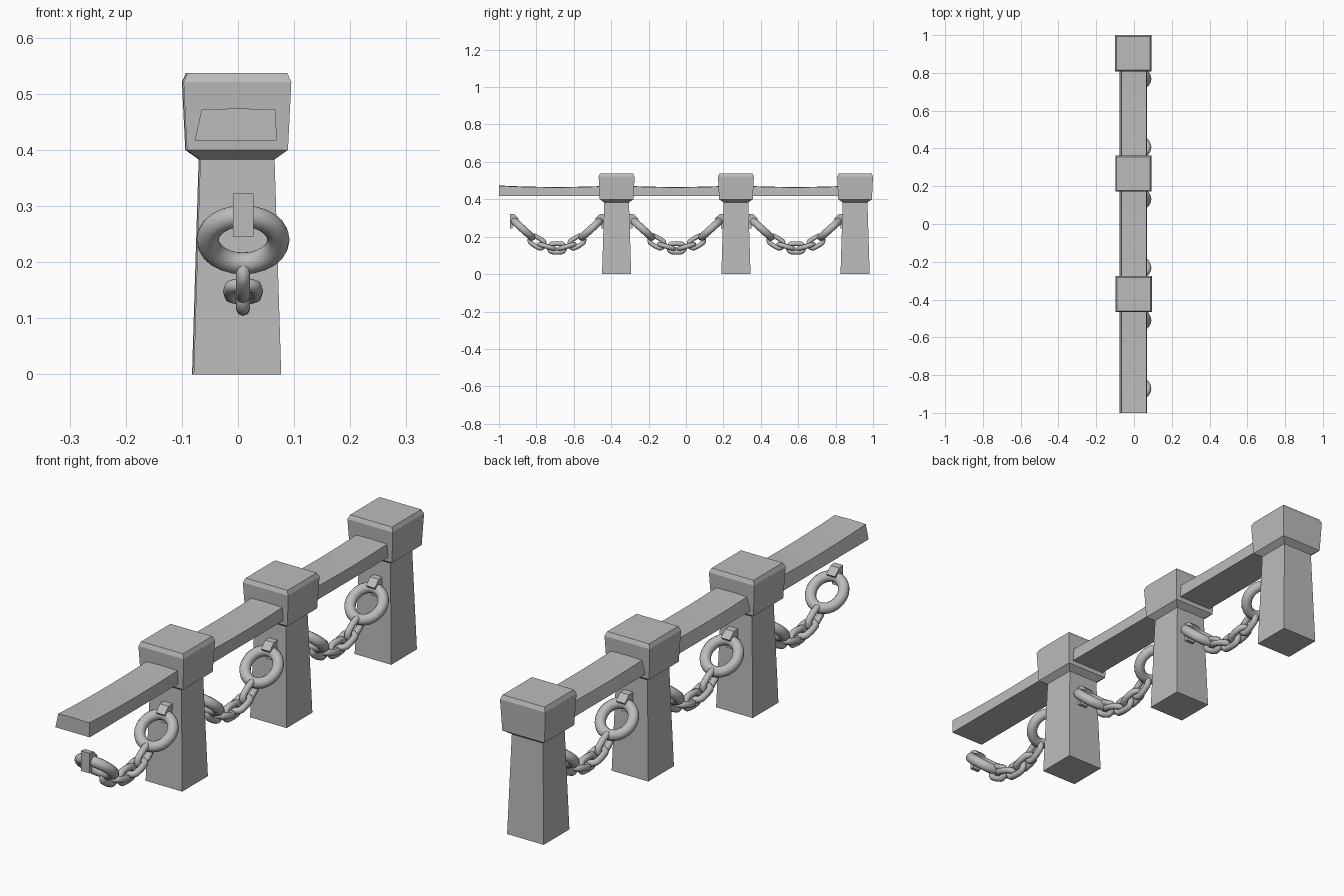
import bpy, bmesh, math
from mathutils import Matrix, Vector

cube = bpy.data.objects.get("Cube")
if cube:
    bpy.data.objects.remove(cube, do_unlink=True)

GREY = (0.5, 0.5, 0.5, 1)
stone = bpy.data.materials.new("grey")
stone.use_nodes = True
stone.diffuse_color = GREY
stone.node_tree.nodes["Principled BSDF"].inputs["Base Color"].default_value = GREY


def finish(name, bm, smooth=None):
    bmesh.ops.recalc_face_normals(bm, faces=bm.faces)
    mesh = bpy.data.meshes.new(name)
    bm.to_mesh(mesh)
    bm.free()
    mesh.materials.append(stone)
    ob = bpy.data.objects.new(name, mesh)
    bpy.context.collection.objects.link(ob)
    if smooth:
        bpy.ops.object.select_all(action='DESELECT')
        ob.select_set(True)
        bpy.context.view_layer.objects.active = ob
        bpy.ops.object.shade_smooth_by_angle(angle=math.radians(smooth))
    return ob


def loft(name, sections, smooth=None):
    """Skin closed rings of points and cap both ends."""
    bm = bmesh.new()
    rings = [[bm.verts.new(p) for p in s] for s in sections]
    n = len(rings[0])
    for a, b in zip(rings, rings[1:]):
        for i in range(n):
            j = (i + 1) % n
            bm.faces.new((a[i], a[j], b[j], b[i]))
    bm.faces.new(rings[0])
    bm.faces.new(rings[-1])
    return finish(name, bm, smooth)


def square_stack(name, x, y, levels):
    corners = ((-1, -1), (1, -1), (1, 1), (-1, 1))
    return loft(name, [[(x + h * a, y + h * b, z) for a, b in corners]
                       for z, h in levels])


def link(name, matrix, radius, wire, stretch=0, major=20, minor=10):
    """Torus in the local xy plane, pulled apart along local x."""
    rings = []
    bm = bmesh.new()
    for i in range(major):
        a = math.tau * i / major
        c, s = math.cos(a), math.sin(a)
        shift = 0 if abs(c) < 0.01 else math.copysign(stretch, c)
        ring = []
        for j in range(minor):
            b = math.tau * j / minor
            r = radius + wire * math.cos(b)
            ring.append(bm.verts.new(matrix @ Vector((r * c + shift, r * s, wire * math.sin(b)))))
        rings.append(ring)
    for i in range(major):
        p, q = rings[i], rings[(i + 1) % major]
        for j in range(minor):
            k = (j + 1) % minor
            bm.faces.new((p[j], q[j], q[k], p[k]))
    return finish(name, bm, 60)


def frame(origin, along, across):
    """Matrix with local x along, local y across."""
    along, across = Vector(along).normalized(), Vector(across).normalized()
    m = Matrix((along, across, along.cross(across))).transposed().to_4x4()
    m.translation = origin
    return m


# Posts with chamfered caps
for n, (x, y) in enumerate(((-0.001, -0.371), (-0.003, 0.267), (-0.004, 0.904)), 1):
    square_stack(f"post_{n}", x, y, ((0, 0.078), (0.39, 0.066)))
    square_stack(f"post_cap_{n}", x, y, ((0.383, 0.066), (0.4, 0.09), (0.521, 0.096), (0.537, 0.089)))

CHAIN_X = 0.009
RAIL = ((-0.077, 0.417), (0.069, 0.417), (0.067, 0.472), (0, 0.474), (-0.065, 0.472))
# Bracket outline: distance from chain middle, height
CLIP = ((0.252, 0.245), (0.252, 0.322), (0.228, 0.32), (0.203, 0.296),
        (0.212, 0.284), (0.237, 0.284), (0.237, 0.245))

for n, mid in enumerate((-0.69, -0.05, 0.588), 1):
    # Rail bay, sagging slightly in the middle
    steps = [-1 + i / 4 for i in range(9)]
    loft(f"rail_{n}", [[(x, mid + 0.31 * t, z - 0.008 * (1 - t * t) * (z > 0.45))
                        for x, z in RAIL] for t in steps], 30)

    # Large end rings and their brackets
    for side, word in ((-1, "front"), (1, "back")):
        link(f"{word}_ring_{n}", frame((CHAIN_X, mid + side * 0.181, 0.24), (1, 0, 0),
                                       (0, side * 0.74, 0.67)), 0.063, 0.02, major=24, minor=12)
        loft(f"{word}_bracket_{n}", [[(CHAIN_X + dx, mid + side * d, z) for d, z in CLIP]
                                     for dx in (-0.018, 0.019)])

    # Hanging links, alternately upright and flat
    for i in range(-2, 3):
        u = i * 0.053
        along = Vector((0, 1, 5.6 * u))
        across = (0, -along.z, 1) if i % 2 == 0 else (1, 0, 0)
        link(f"chain_link_{n}_{i + 3}", frame((CHAIN_X, mid + u, 0.14 + 2.8 * u * u), along, across),
             0.0235, 0.0125, 0.018, major=16, minor=8)
